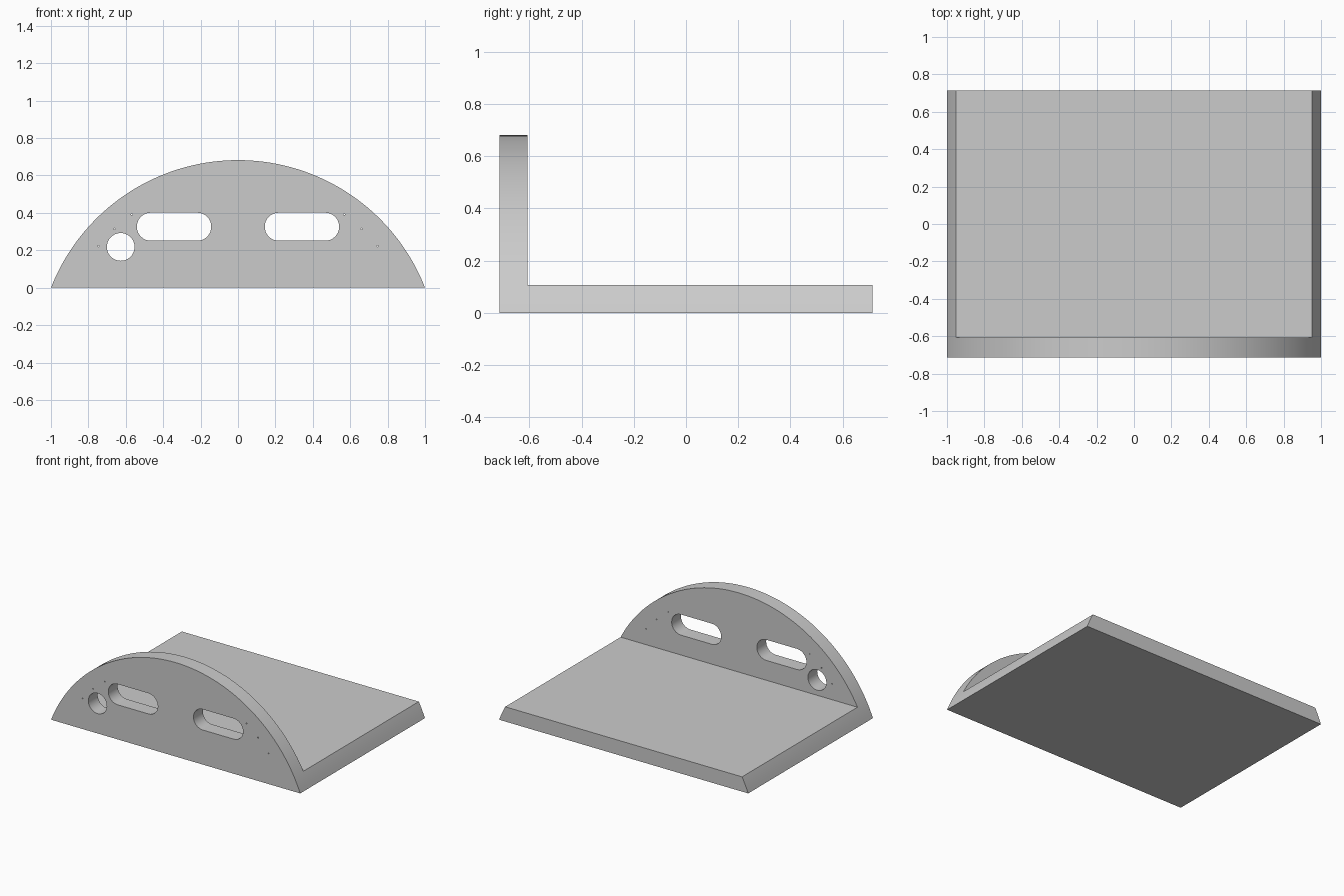
import bpy, bmesh
from math import pi, sin, cos, asin, radians

if "Cube" in bpy.data.objects:
    bpy.data.objects.remove(bpy.data.objects["Cube"])

HALF_DEPTH = 0.715
THICK = 0.107
HEIGHT = 0.682
R = (1 + HEIGHT ** 2) / (2 * HEIGHT)      # arc radius from chord and height
CZ = HEIGHT - R


def add_prism(bm, profile, y0, y1):
    """Extrude a closed xz profile along y."""
    face = bm.faces.new([bm.verts.new((x, y0, z)) for x, z in profile])
    ext = bmesh.ops.extrude_face_region(bm, geom=[face])
    moved = [v for v in ext["geom"] if isinstance(v, bmesh.types.BMVert)]
    bmesh.ops.translate(bm, verts=moved, vec=(0, y1 - y0, 0))


def make_object(name, prisms):
    bm = bmesh.new()
    for profile, y0, y1 in prisms:
        add_prism(bm, profile, y0, y1)
    bmesh.ops.recalc_face_normals(bm, faces=bm.faces)
    mesh = bpy.data.meshes.new(name)
    bm.to_mesh(mesh)
    bm.free()
    obj = bpy.data.objects.new(name, mesh)
    bpy.context.collection.objects.link(obj)
    return obj


def circle(x, z, r, n):
    return [(x + r * cos(2 * pi * i / n), z + r * sin(2 * pi * i / n)) for i in range(n)]


def slot(x, z, half, r, n=16):
    right = [(x + half + r * cos(a), z + r * sin(a))
             for a in (-pi / 2 + pi * i / n for i in range(n + 1))]
    left = [(x - half + r * cos(a), z + r * sin(a))
            for a in (pi / 2 + pi * i / n for i in range(n + 1))]
    return right + left


# Body: circular-segment profile running the full depth
span = asin(1 / R)
arc = [(R * sin(span * (1 - 2 * i / 72)), CZ + R * cos(span * (1 - 2 * i / 72)))
       for i in range(73)]
arc[0], arc[-1] = (1, 0), (-1, 0)
body = make_object("bracket", [(arc, -HALF_DEPTH, HALF_DEPTH)])

# Cutter that leaves the base slab and the upright front plate
step = make_object("step_cutter", [
    ([(-1.2, THICK), (1.2, THICK), (1.2, 1), (-1.2, 1)], -HALF_DEPTH + THICK, 1)])

# Cutters for the two slots, the round hole and the pin holes
holes = [circle(-0.627, 0.218, 0.074, 40)]
for side in (-1, 1):
    holes.append(slot(side * 0.342, 0.326, 0.124, 0.075))
    for x, z in ((0.747, 0.222), (0.662, 0.314), (0.568, 0.392)):
        holes.append(circle(side * x, z, 0.004, 10))
hole_cutter = make_object("hole_cutter", [(h, -0.9, -0.4) for h in holes])

# Cut the body, then discard the cutters
bpy.context.view_layer.objects.active = body
body.select_set(True)
for cutter in (step, hole_cutter):
    cutter.hide_render = True
    mod = body.modifiers.new(cutter.name, "BOOLEAN")
    mod.operation = "DIFFERENCE"
    mod.solver = "EXACT"
    mod.object = cutter
    bpy.ops.object.modifier_apply(modifier=mod.name)
    bpy.data.objects.remove(cutter)

bpy.ops.object.shade_smooth_by_angle(angle=radians(40))
